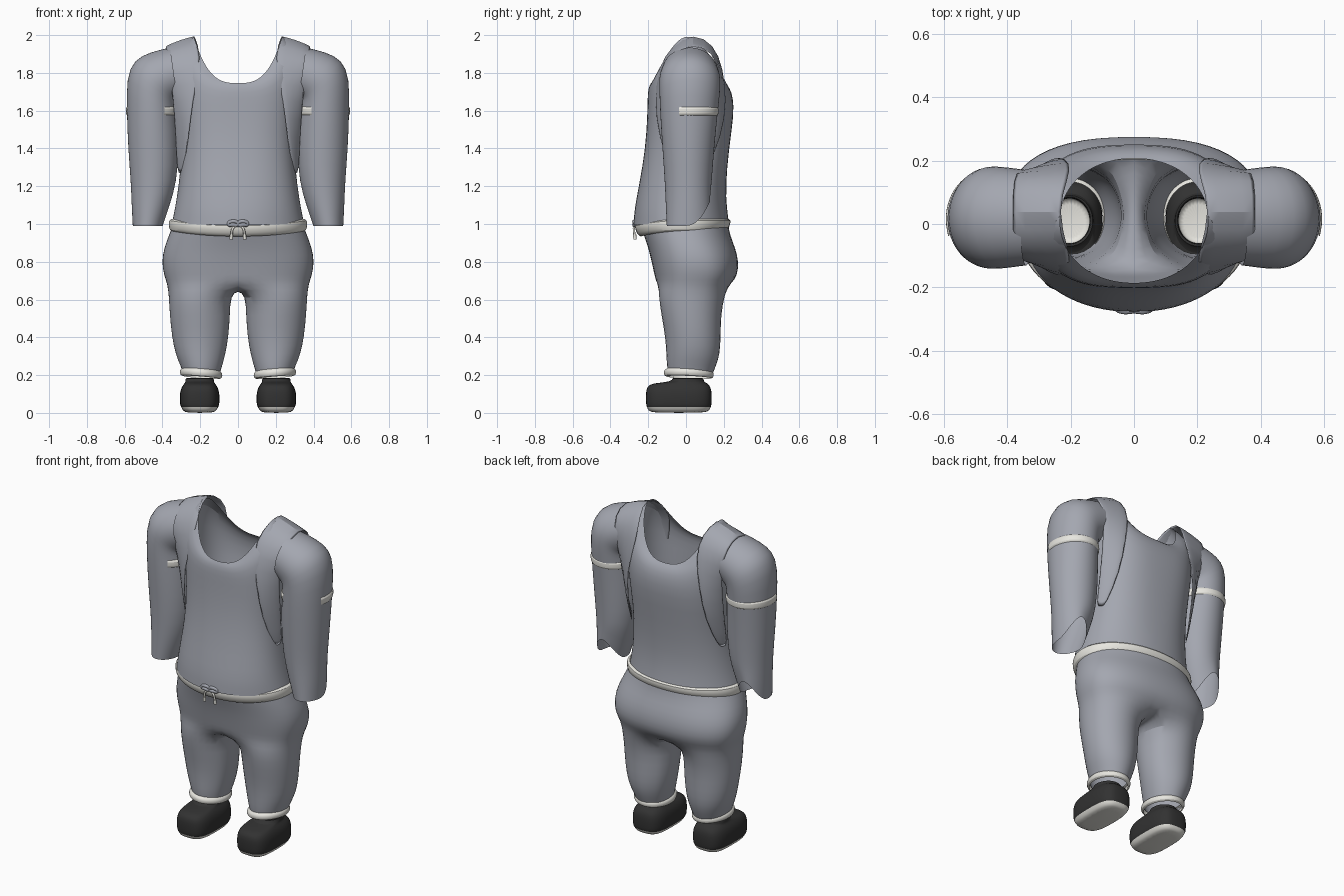
import bpy, bmesh, math
from math import sin, cos, pi, radians

cube = bpy.data.objects.get("Cube")
if cube:
    bpy.data.objects.remove(cube)


def material(name, rgb):
    m = bpy.data.materials.new(name)
    m.use_nodes = True
    m.diffuse_color = (*rgb, 1)
    m.node_tree.nodes["Principled BSDF"].inputs["Base Color"].default_value = (*rgb, 1)
    return m


cloth = material("blue grey cloth", (0.37, 0.385, 0.435))
white = material("off white trim", (0.8, 0.79, 0.74))
dark = material("charcoal shoe", (0.032, 0.032, 0.032))


def spow(v, e):
    return math.copysign(abs(v) ** e, v)


def oval(cx, cy, z, rx, ry, p=2.0, n=28, start=0, sweep=2 * pi, lift=lambda a: 0):
    """Super-ellipse ring; p above 2 gives boxier corners."""
    full = abs(sweep - 2 * pi) < 1e-6
    angles = [start + sweep * i / (n if full else n - 1) for i in range(n)]
    return [(cx + rx * spow(cos(a), 2 / p), cy + ry * spow(sin(a), 2 / p), z + lift(a))
            for a in angles]


def finish(name, bm, mats, mirror=False, thick=0):
    bmesh.ops.remove_doubles(bm, verts=bm.verts, dist=1e-5)
    bmesh.ops.recalc_face_normals(bm, faces=bm.faces)
    me = bpy.data.meshes.new(name)
    bm.to_mesh(me)
    bm.free()
    for m in mats:
        me.materials.append(m)
    for f in me.polygons:
        f.use_smooth = True
    me.set_sharp_from_angle(angle=radians(50))
    ob = bpy.data.objects.new(name, me)
    bpy.context.collection.objects.link(ob)
    if mirror:
        mod = ob.modifiers.new("Mirror", 'MIRROR')
        mod.use_clip = True
    if thick:
        mod = ob.modifiers.new("Solidify", 'SOLIDIFY')
        mod.thickness = thick
    mod = ob.modifiers.new("Subdivision", 'SUBSURF')
    mod.levels = mod.render_levels = 1
    return ob


def add_rows(bm, rows, closed=True, row_mats=None):
    vs = [[bm.verts.new(p) for p in r] for r in rows]
    for j in range(len(rows) - 1):
        n = len(rows[j])
        for i in range(n if closed else n - 1):
            k = (i + 1) % n
            f = bm.faces.new((vs[j][i], vs[j][k], vs[j + 1][k], vs[j + 1][i]))
            f.material_index = row_mats[j] if row_mats else 0
    return vs


def loft(name, rows, mats, closed=True, **kw):
    bm = bmesh.new()
    add_rows(bm, rows, closed)
    return finish(name, bm, mats, **kw)


# Shirt body: open tube whose neckline rises to the shoulders
def body_ring(z, rx, front, back, p, rise=0, power=3):
    return oval(0, (front + back) / 2, z, rx, (back - front) / 2, p, 36,
                lift=lambda a: rise * abs(cos(a)) ** power)


loft("shirt_body", [
    body_ring(.995, .35, -.279, .23, 2.1, .015),
    body_ring(1.08, .335, -.274, .217, 2.2),
    body_ring(1.2, .315, -.25, .21, 2.3),
    body_ring(1.4, .295, -.215, .228, 2.5),
    body_ring(1.58, .305, -.205, .255, 2.7),
    body_ring(1.67, .315, -.204, .25, 2.7, .12, 2.2),
    body_ring(1.72, .305, -.20, .232, 2.5, .225, 2.2),
    body_ring(1.745, .235, -.187, .208, 2.1, .25)], [cloth])

# Shoulder straps: ribbon from chest over the shoulder to the back
strap = []
for y, z, x_in, x_out, drop, tuck in [
        (-.075, 1.26, .295, .325, 0, .05), (-.15, 1.46, .26, .335, 0, .09),
        (-.172, 1.66, .24, .348, .01, .08), (-.148, 1.83, .195, .365, .03, .02),
        (-.08, 1.95, .205, .385, .045, 0), (.04, 2.018, .24, .388, .06, 0),
        (.15, 1.955, .205, .385, .045, 0), (.198, 1.83, .195, .365, .03, .02),
        (.222, 1.66, .24, .348, .01, .08), (.195, 1.46, .26, .335, 0, .09),
        (.10, 1.26, .295, .325, 0, .05)]:
    tuck = tuck if y > .04 else -tuck
    strap.append([(x_in, y, z), ((x_in + x_out) / 2, y - tuck * .3, z - drop * .4),
                  (x_out, y - tuck, z - drop)])
loft("shoulder_straps", strap, [cloth], closed=False, mirror=True, thick=.008)


# Sleeves: rings that tilt over into the armhole, cuff cut higher at the back
def sleeve_ring(cx, cy, z, r, ry, tilt, cut=0):
    t = radians(tilt)
    ring = []
    for i in range(24):
        a = 2 * pi * i / 24
        u = r * cos(a)
        ring.append((cx + u * cos(t), cy + ry * sin(a), z + u * sin(t) + cut * max(0, sin(a)) ** 2))
    return ring


loft("sleeves", [sleeve_ring(*s) for s in [
    (.478, .012, .99, .08, .115, 0, .13), (.462, .012, 1.1, .102, .12, 0, .08),
    (.446, .012, 1.22, .122, .125, 0), (.447, .012, 1.4, .136, .138, 0),
    (.455, .015, 1.58, .135, .153, 4), (.460, .02, 1.70, .153, .162, 30),
    (.440, .02, 1.757, .160, .164, 46), (.396, .02, 1.78, .148, .16, 63),
    (.34, .02, 1.797, .140, .152, 82)]], [cloth], mirror=True)

# Pale bands round the back and inside of the sleeves
loft("sleeve_bands", [
    oval(.455, .016, z, .135 + o, .153 + o, 2, 22, radians(-20), radians(262))
    for z, o in [(1.574, -.004), (1.58, .005), (1.614, .006), (1.622, -.004)]],
    [white], closed=False, mirror=True)

# Trousers: half a pelvis that closes along the crotch into one leg, mirrored
HALF, CROTCH = 15, 5
bm = bmesh.new()
rows = []
for z, rx, front, back, p in [
        (1.0, .345, -.245, .225, 2.1), (.94, .368, -.224, .234, 2.2), (.87, .395, -.20, .264, 2.3),
        (.80, .406, -.183, .28, 2.4), (.73, .395, -.168, .275, 2.5), (.68, .375, -.157, .24, 2.6)]:
    rows.append(oval(0, (front + back) / 2, z, rx, (back - front) / 2, p, HALF, -pi / 2, pi))
rows = [[(max(0, x) if 0 < i < HALF - 1 else 0, y, z) for i, (x, y, z) in enumerate(r)]
        for r in rows]
add_rows(bm, rows, closed=False)
top = list(rows[-1])
y0, y1 = top[-1][1], top[0][1]
for k in range(1, CROTCH + 1):
    f = k / (CROTCH + 1)
    top.append((0, y0 + (y1 - y0) * f, .68 - .03 * sin(pi * f)))
leg = [top]
for z, cx, rx, front, back in [
        (.62, .203, .166, -.15, .208), (.52, .202, .162, -.135, .188), (.40, .20, .152, -.113, .187),
        (.31, .199, .134, -.108, .182), (.25, .194, .112, -.105, .162), (.21, .193, .099, -.098, .145)]:
    cy, ry = (front + back) / 2, (back - front) / 2
    ring = []
    for x, y, _ in top:
        a = math.atan2((y - .03) / .2, (x - .19) / .19)
        ring.append((cx + rx * cos(a), cy + ry * sin(a), z))
    leg.append(ring)
add_rows(bm, leg)
finish("trousers", bm, [cloth], mirror=True)


# Waistband, dipping at the front
def dip(a):
    return -.028 * max(0, -sin(a)) ** 2


loft("waistband", [oval(0, -.017, z, rx, ry, 2.1, 36, lift=dip) for z, rx, ry in
     [(.962, .352, .222), (.968, .364, .238), (.995, .368, .252), (1.022, .367, .256),
      (1.027, .35, .24)]], [white])

# Ankle cuffs, tilted up to the outside and front
loft("ankle_cuffs", [oval(.195, .015, z, r, r + .02, 2, 24,
                          lift=lambda a: .008 * cos(a) - .005 * sin(a)) for z, r in
     [(.188, .098), (.192, .111), (.208, .114), (.222, .111), (.23, .098)]],
     [white], mirror=True)

# Shoes: rounded pale sole, dark upper, open collar with a pale insole
bm = bmesh.new()
shoe = [(0, .072, -.038, .142, 3), (.012, .089, -.038, .162, 3.2), (.034, .1, -.038, .171, 3.2),
        (.04, .103, -.038, .173, 3.2), (.065, .106, -.038, .175, 3.2), (.11, .105, -.038, .175, 3.2),
        (.14, .094, -.038, .168, 3.2), (.158, .079, -.034, .146, 3), (.164, .076, .01, .085, 2),
        (.187, .075, .01, .082, 2), (.185, .064, .01, .072, 2), (.095, .064, .01, .072, 2),
        (.09, .058, .01, .066, 2)]
vs = add_rows(bm, [oval(.203, cy, z, rx, ry, p, 28) for z, rx, cy, ry, p in shoe],
              row_mats=[1, 1] + [0] * 9 + [1])
for ring in (vs[0], vs[-1]):
    bm.faces.new(ring).material_index = 1
finish("shoes", bm, [dark, white], mirror=True)


# Drawstring: bow loops and hanging cords with pale tips
def cord(name, pts, mat, radius, cyclic=False):
    cu = bpy.data.curves.new(name, 'CURVE')
    cu.dimensions = '3D'
    cu.bevel_depth = radius
    cu.bevel_resolution = 2
    cu.resolution_u = 6
    cu.use_fill_caps = True
    sp = cu.splines.new('BEZIER')
    sp.bezier_points.add(len(pts) - 1)
    for b, p in zip(sp.bezier_points, pts):
        b.co = p
        b.handle_left_type = b.handle_right_type = 'AUTO'
    sp.use_cyclic_u = cyclic
    cu.materials.append(mat)
    ob = bpy.data.objects.new(name, cu)
    bpy.context.collection.objects.link(ob)


for side, s in (("left", 1), ("right", -1)):
    cord(side + "_bow_loop", [(0, -.272, 1.0), (s * .03, -.275, 1.014), (s * .05, -.27, 1.0),
                              (s * .028, -.275, .996)], cloth, .01, True)
    cord(side + "_cord", [(0, -.272, 1.0), (s * .028, -.276, .975), (s * .035, -.272, .935)],
         white, .006)
    cord(side + "_cord_tip", [(s * .035, -.272, .945), (s * .036, -.27, .918)], white, .009)
